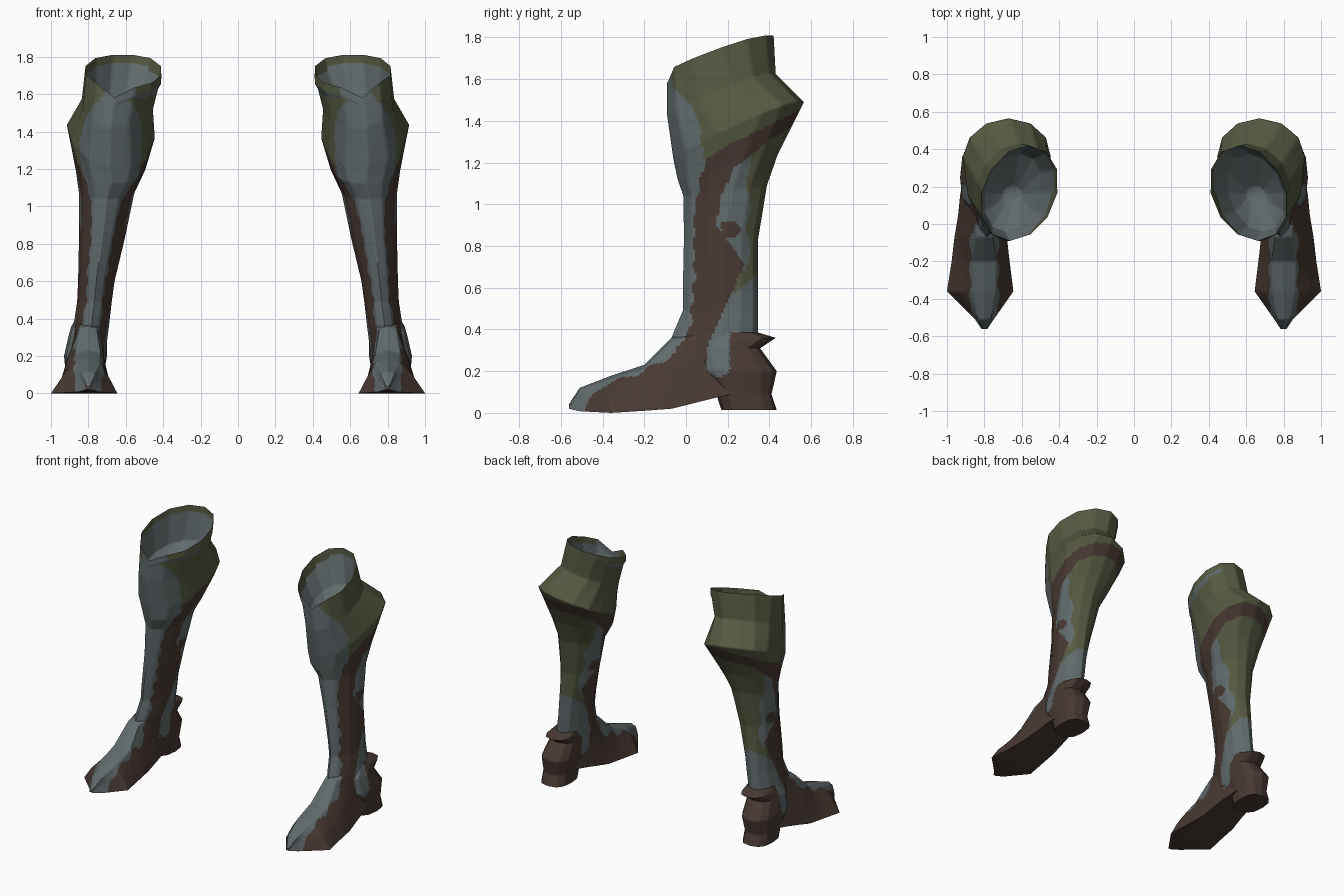
import bpy, bmesh, math
from mathutils import Vector

if "Cube" in bpy.data.objects:
    bpy.data.objects.remove(bpy.data.objects["Cube"])

OLIVE, BROWN, GREY = 0, 1, 2
MATS = []
for name, col in (("olive cloth", (.092, .102, .054)),
                  ("brown leather", (.065, .042, .033)),
                  ("grey leather", (.118, .145, .150))):
    m = bpy.data.materials.new(name)
    m.diffuse_color = (*col, 1)
    m.use_nodes = True
    m.node_tree.nodes["Principled BSDF"].inputs["Base Color"].default_value = m.diffuse_color
    MATS.append(m)


def lerp(table, t):
    if t <= table[0][0]:
        return table[0][1]
    for (a, u), (b, v) in zip(table, table[1:]):
        if t <= b:
            return u + (v - u) * (t - a) / (b - a)
    return table[-1][1]


def ring(x0, x1, y0, y1, z, slope=0, skew=0, yc=None, tilt=0, front=1, back=1, n=12):
    """Oval loop, widest at yc; z rises with y by slope and with x by tilt,
    skew shifts the front sideways, front/back powers pinch or square it."""
    yc = (y0 + y1) / 2 if yc is None else yc
    xc = (x0 + x1) / 2
    pts = []
    for i in range(n):
        a = 2 * math.pi * i / n - math.pi / 2
        c, s = math.cos(a), math.sin(a)
        power = front if s < 0 else back
        c = math.copysign(abs(c) ** power, c)
        s = math.copysign(abs(s) ** power, s)
        y = yc + s * (y1 - yc if s > 0 else yc - y0)
        x = xc + c * (x1 - x0) / 2 - s * skew
        pts.append(Vector((x, y, z + slope * y + tilt * (x - xc))))
    return pts


def loft(name, rings, paint, sub=8, step=.012, angle=50):
    """Skin over loops, finely divided so that colour edges follow a rule."""
    bm = bmesh.new()

    def fine(r):
        return [r[i].lerp(r[(i + 1) % len(r)], k / sub)
                for i in range(len(r)) for k in range(sub)]
    loops = [fine(r) for r in rings]
    rows, band = [[bm.verts.new(p) for p in loops[0]]], []
    for j in range(len(loops) - 1):
        far = max((a - b).length for a, b in zip(loops[j], loops[j + 1]))
        n = max(1, round(far / step))
        for k in range(1, n + 1):
            rows.append([bm.verts.new(a.lerp(b, k / n))
                         for a, b in zip(loops[j], loops[j + 1])])
            band.append(j)
    count = len(rows[0])
    faces = []
    for r, (lo, hi) in enumerate(zip(rows, rows[1:])):
        for i in range(count):
            k = (i + 1) % count
            faces.append((bm.faces.new((lo[i], lo[k], hi[k], hi[i])), band[r]))
    faces.append((bm.faces.new(rows[0][::-1]), 0))
    faces.append((bm.faces.new(rows[-1]), band[-1]))
    bmesh.ops.recalc_face_normals(bm, faces=bm.faces[:])
    bm.normal_update()
    for f, b in faces:
        f.material_index = paint(f.calc_center_median(), f.normal, b)
    me = bpy.data.meshes.new(name)
    bm.to_mesh(me)
    bm.free()
    for m in MATS:
        me.materials.append(m)
    ob = bpy.data.objects.new(name, me)
    bpy.context.collection.objects.link(ob)
    bpy.context.view_layer.objects.active = ob
    ob.select_set(True)
    bpy.ops.object.shade_smooth_by_angle(angle=math.radians(angle))
    ob.select_set(False)
    # second boot of the pair
    mod = ob.modifiers.new("pair", 'MIRROR')
    mod.use_mirror_merge = False
    return ob


# Edges of the coloured areas: y by height, or height by y
FRONT = [(.06, -.5), (.17, -.32), (.28, -.07), (.4, .02), (.64, .04), (.97, .04),
         (1.21, .09), (1.38, .065), (1.48, .02), (1.56, -.06), (1.64, -.08)]
BACK = [(.2, .1), (.35, .115), (.47, .17), (.59, .225), (.71, .28), (.78, .235),
        (.9, .145), (1.05, .17), (1.175, .235), (1.24, .32), (1.31, .4), (1.4, .56)]
BAND_TOP = [(.07, 1.2), (.21, 1.29), (.38, 1.37), (.55, 1.455)]


def front_edge(z):
    wave = .008 * math.sin(z * 60) if .2 < z < 1.2 else 0
    return lerp(FRONT, z) + wave


def paint_shaft(c, n, b):
    y, z = c.y, c.z
    if b < 2:                                   # lining
        return GREY
    if b == 2:                                  # inner lip of the cuff
        return OLIVE if y > -.04 else GREY
    if y < front_edge(z):
        return GREY
    if z > lerp(BAND_TOP, y):                   # cuff
        return OLIVE
    if y < lerp(BACK, z) or z > 1.4:            # side strip and knee band
        return BROWN
    if .84 < z < .92 and .17 < y < .27 - abs(z - .88):   # small side patch
        return BROWN
    if z > .55 + .8 * (y - .2) and (z < .68 or y > .3 - .012 * math.sin(z * 30)):
        return OLIVE
    return GREY


def heel_patch(c):
    return .1 < c.y < .21 and c.z > .2 + .03 * math.sin(c.y * 30)


def paint_foot(c, n, b):
    if heel_patch(c):
        return GREY
    if c.z > .045 and c.y < front_edge(c.z) and n.z > -.3:
        return GREY
    if abs(c.x - .8) < .075 + .006 * math.sin(c.y * 45) and n.z > .2 and c.y < -.05:
        return GREY
    return BROWN


def paint_heel(c, n, b):
    return GREY if heel_patch(c) else BROWN


# Shaft with folded-in lining
rim = ring(.41, .815, -.09, .42, 1.663, .38, .05, tilt=.12)
for p in rim:
    p.z = min(p.z, 1.81)
rim[0].z = 1.58                                 # notch at the front
mid = Vector((.615, .165, 0))
lip = [p + (mid - p).normalized() * .006 - Vector((0, 0, .045)) for p in rim]
for p, q in zip(lip, rim):
    p.z = q.z - .045
shaft = [
    ring(.60, .70, .12, .2, 1.40),
    ring(.50, .80, -.04, .38, 1.45, .3, .04),
    lip,
    rim,
    ring(.455, .835, -.09, .43, 1.455, .41, .04, yc=.22, tilt=.15),
    ring(.445, .915, -.06, .565, 1.24, .445, .01, yc=.36, tilt=.15),
    ring(.495, .868, -.04, .44, 1.13, .25, yc=.27),
    ring(.555, .85, -.012, .388, 1.04, .13, yc=.22, front=1.15),
    ring(.605, .85, -.01, .345, .83, yc=.19, front=1.3),
    ring(.66, .855, -.015, .345, .6, yc=.18, front=1.3),
    ring(.675, .86, -.015, .345, .49, yc=.18, front=1.3),
    ring(.69, .88, -.07, .345, .36, yc=.17, front=1.3),
    ring(.71, .90, .0, .3, .2),
]
loft("boot_shaft", shaft, paint_shaft, angle=75)


# Foot, built from cross-sections running toe to heel
def section(y, x0, x1, z0, z1, top):
    xc = .8 if y < 0 else .79
    zm = z0 + (z1 - z0) * .5
    wide = .7
    shoulder = z1 - .015 * (z1 > .1)
    return [Vector(p) for p in (
        (x0, y, z0), (x1, y, z0), (xc + (x1 - xc) * wide, y, zm),
        (xc + top, y, shoulder), (xc, y, z1),
        (xc - top, y, shoulder), (xc - (xc - x0) * wide, y, zm))]


foot = [section(*s) for s in (
    (-.562, .785, .815, .02, .04, .01),
    (-.51, .75, .85, .008, .12, .035),
    (-.36, .645, 1.0, .0, .178, .06),
    (-.2, .665, .975, .01, .23, .065),
    (-.07, .68, .96, .02, .36, .045),
    (.05, .69, .94, .05, .39, .06),
    (.15, .70, .93, .075, .36, .06),
    (.28, .72, .91, .1, .3, .06))]
loft("boot_foot", foot, paint_foot, sub=10, angle=60)

# Heel with a pointed ledge at the back
heel = [ring(*r, front=.75, back=.75) for r in (
    (.72, .92, .17, .435, .013),
    (.72, .92, .145, .41, .09),
    (.70, .93, .06, .435, .2),
    (.70, .905, .06, .355, .31),
    (.70, .89, .1, .43, .36),
    (.70, .875, .12, .345, .385))]
loft("boot_heel", heel, paint_heel)
